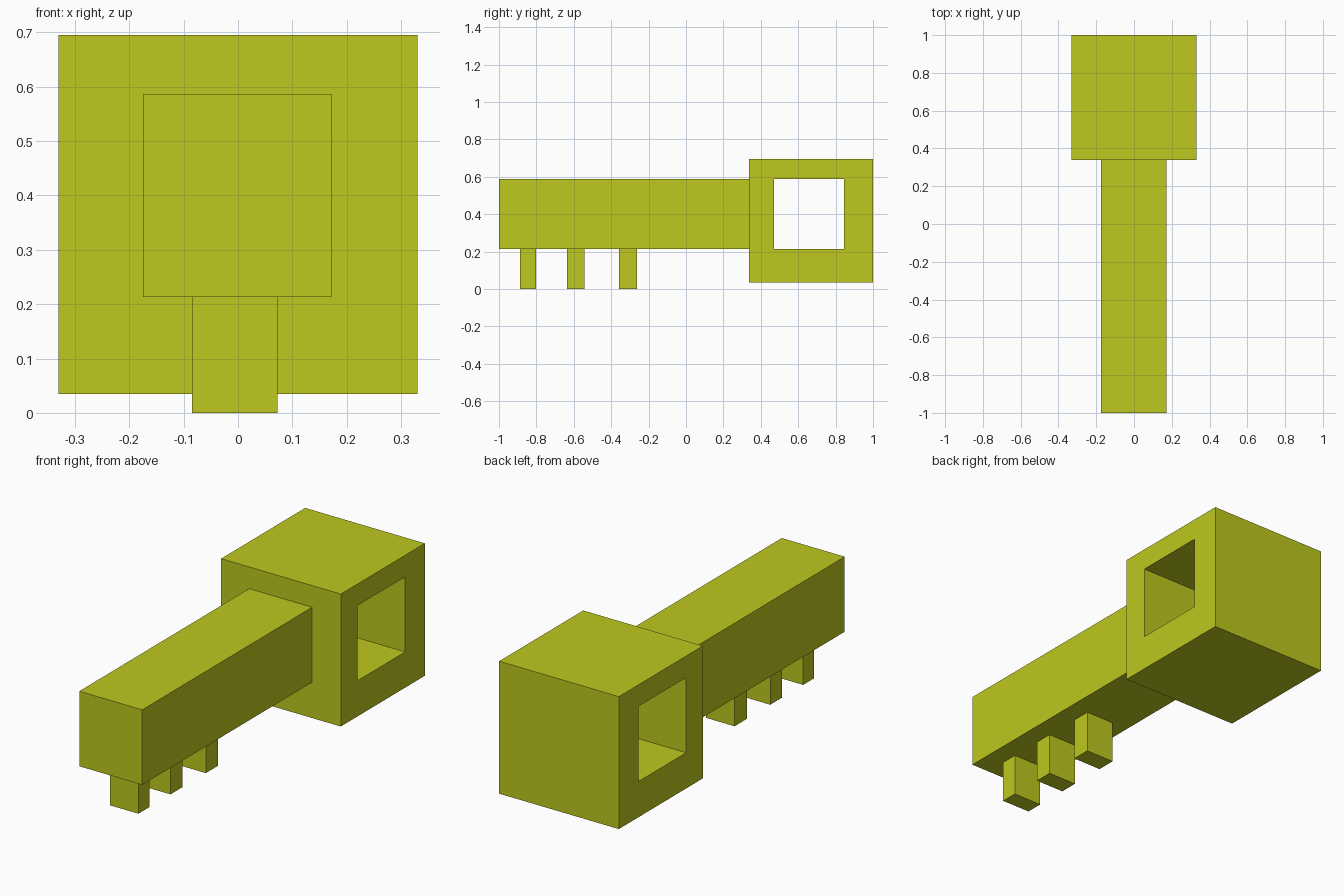
import bpy
import bmesh

if "Cube" in bpy.data.objects:
    bpy.data.objects.remove(bpy.data.objects["Cube"])

mat = bpy.data.materials.new("yellow_green")
mat.diffuse_color = (0.51, 0.58, 0.013, 1.0)
mat.use_nodes = True
mat.node_tree.nodes["Principled BSDF"].inputs["Base Color"].default_value = mat.diffuse_color


def finish(name, bm):
    bmesh.ops.recalc_face_normals(bm, faces=bm.faces)
    mesh = bpy.data.meshes.new(name)
    bm.to_mesh(mesh)
    bm.free()
    mesh.materials.append(mat)
    obj = bpy.data.objects.new(name, mesh)
    bpy.context.collection.objects.link(obj)
    return obj


def box(name, x, y, z):
    bm = bmesh.new()
    bmesh.ops.create_cube(bm, size=1)
    for v in bm.verts:
        v.co = [r[0] if c < 0 else r[1] for c, r in zip(v.co, (x, y, z))]
    return finish(name, bm)


def frame(name, x, outer, inner):
    """Square tube along x; outer and inner are (y0, y1, z0, z1)."""
    bm = bmesh.new()

    def loop(px, r):
        return [bm.verts.new((px, y, z)) for y, z in
                ((r[0], r[2]), (r[1], r[2]), (r[1], r[3]), (r[0], r[3]))]

    # Loops run around the tube section: outer left, outer right, inner right, inner left
    loops = [loop(x[0], outer), loop(x[1], outer), loop(x[1], inner), loop(x[0], inner)]
    for a, b in zip(loops, loops[1:] + loops[:1]):
        for i in range(4):
            j = (i + 1) % 4
            bm.faces.new((a[i], a[j], b[j], b[i]))
    return finish(name, bm)


# Key bow: cube with a square hole through it sideways
frame("key_bow", (-0.33, 0.33), (0.338, 1.0, 0.035, 0.695), (0.47, 0.845, 0.213, 0.587))

# Long square shaft
box("key_shaft", (-0.175, 0.172), (-1.0, 0.338), (0.213, 0.587))

# Three teeth under the shaft
for n, y in enumerate(((-0.888, -0.801), (-0.636, -0.542), (-0.358, -0.261)), 1):
    box(f"key_tooth_{n}", (-0.085, 0.073), y, (0.0, 0.213))
